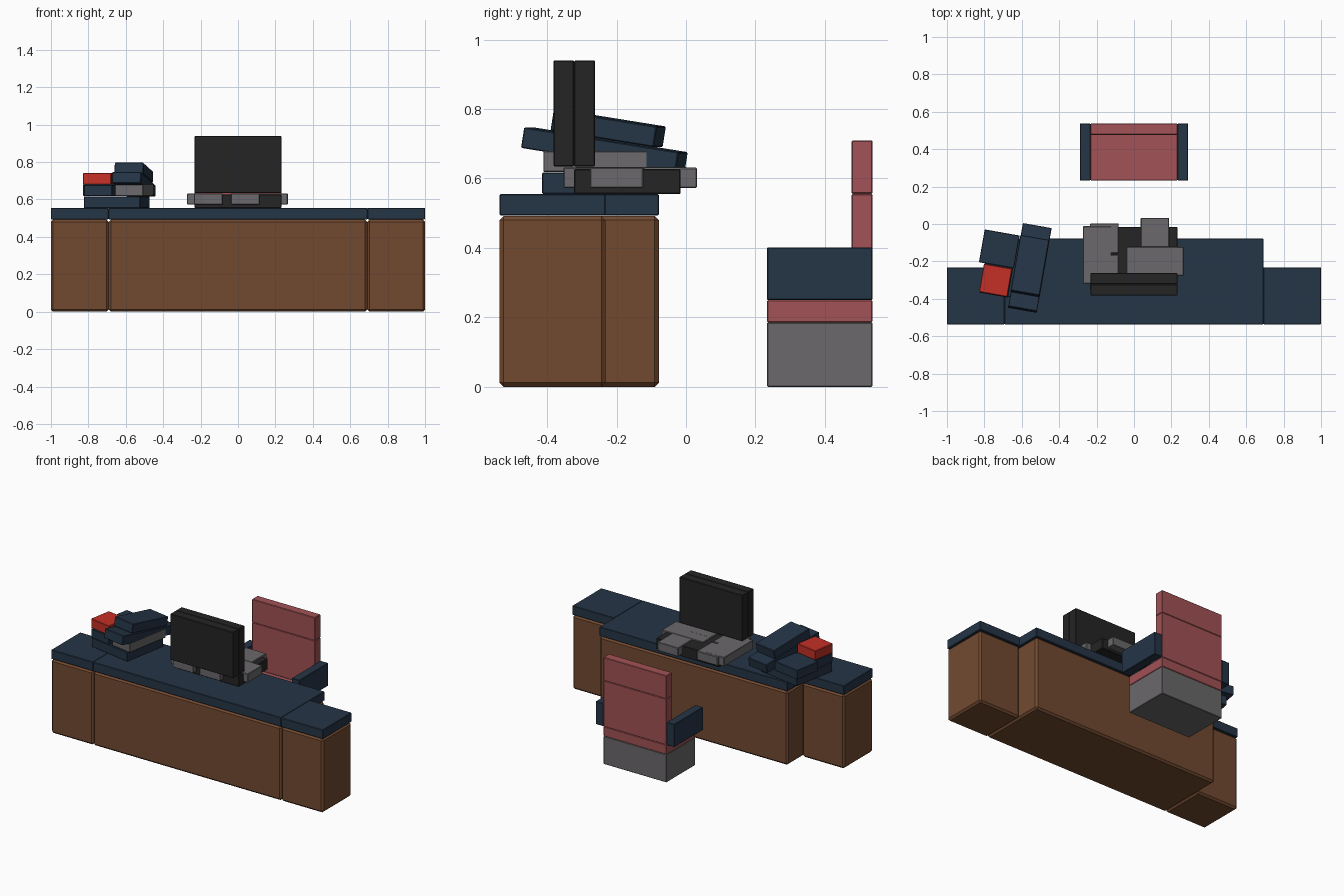
import bpy
import bmesh
from math import radians
from mathutils import Matrix, Euler, Vector

cube = bpy.data.objects.get("Cube")
if cube:
    bpy.data.objects.remove(cube, do_unlink=True)


def material(name, r, g, b):
    m = bpy.data.materials.new(name)
    m.use_nodes = True
    m.diffuse_color = (r, g, b, 1)
    shader = next(n for n in m.node_tree.nodes if n.type == "BSDF_PRINCIPLED")
    shader.inputs["Base Color"].default_value = (r, g, b, 1)
    shader.inputs["Roughness"].default_value = 0.8
    return m


wood = material("brown wood", 0.17, 0.068, 0.03)
navy = material("navy", 0.018, 0.035, 0.062)
grey = material("grey", 0.145, 0.14, 0.145)
black = material("soft black", 0.018, 0.018, 0.018)
rose = material("rose fabric", 0.36, 0.085, 0.092)
red = material("bright red", 0.56, 0.03, 0.02)


def box(name, centre, size, mat, bevel=0.003, tilt=0, turn=0):
    """Bevelled box, tilted about x and then turned about z."""
    mesh = bpy.data.meshes.new(name)
    bm = bmesh.new()
    bmesh.ops.create_cube(bm, size=1)
    bm.transform(Matrix.Diagonal((*size, 1)))
    bmesh.ops.bevel(bm, geom=bm.edges[:], offset=bevel, segments=1, affect="EDGES")
    bm.to_mesh(mesh)
    bm.free()
    mesh.materials.append(mat)
    obj = bpy.data.objects.new(name, mesh)
    obj.location = centre
    obj.rotation_euler = Euler((radians(tilt), 0, radians(turn)))
    bpy.context.collection.objects.link(obj)
    return obj


def span(name, x, y, z, mat, bevel=0.003):
    """Upright box given by its limits along each axis."""
    lo, hi = Vector((x[0], y[0], z[0])), Vector((x[1], y[1], z[1]))
    return box(name, (lo + hi) / 2, hi - lo, mat, bevel)


# Desk: centre section and two shallower wings
FRONT = -0.537
CABINET, COUNTER = (0, 0.492), (0.494, 0.555)
sections = {
    "centre": ((-0.692, 0.692), -0.078),
    "left": ((0.692, 1.0), -0.232),
    "right": ((-1.0, -0.692), -0.232),
}
for side, (x, back) in sections.items():
    span(side + "_cabinet", x, (FRONT, back), CABINET, wood, 0.012)
    span(side + "_counter", x, (FRONT, back), COUNTER, navy)

# Chair
DEPTH = (0.233, 0.537)
WIDTH = (-0.232, 0.232)
BACK = (0.477, 0.537)
span("chair_base", WIDTH, DEPTH, (0, 0.186), grey)
span("chair_seat", WIDTH, DEPTH, (0.186, 0.25), rose)
span("chair_back_lower", WIDTH, BACK, (0.25, 0.556), rose)
span("chair_back_upper", WIDTH, BACK, (0.556, 0.71), rose)
for side, x in (("left", (0.232, 0.29)), ("right", (-0.29, -0.232))):
    span(side + "_armrest", x, DEPTH, (0.25, 0.402), navy)

# Monitor made of two slabs
span("monitor_screen", WIDTH, (-0.322, -0.262), (0.635, 0.94), black)
span("monitor_casing", WIDTH, (-0.382, -0.322), (0.635, 0.94), black)

# Monitor tray with blocks resting through it
span("monitor_tray", WIDTH, (-0.322, -0.016), (0.555, 0.627), black)
blocks = {
    "outer_block": ((-0.272, -0.12), (-0.319, -0.012)),
    "rear_right_block": ((-0.235, -0.082), (-0.155, 0.003)),
    "front_right_block": ((-0.235, -0.082), (-0.353, -0.165)),
    "stand_block": ((-0.037, 0.116), (-0.353, -0.2)),
    "middle_block": ((-0.04, 0.266), (-0.276, -0.123)),
    "rear_left_block": ((0.036, 0.188), (-0.123, 0.032)),
}
for i, (name, (x, y)) in enumerate(blocks.items()):
    span(name, x, y, (0.573, 0.633 - 0.0004 * i), grey)

# Pile of books, all turned the same way
TURN = -10
TILT = -9
box("bottom_book", (-0.648, -0.238, 0.586), (0.305, 0.305, 0.062), navy, turn=TURN)
box("grey_book", (-0.557, -0.248, 0.649), (0.153, 0.305, 0.062), grey, turn=TURN)
box("right_book", (-0.723, -0.23, 0.648), (0.153, 0.305, 0.06), navy, turn=TURN)
box("rear_book", (-0.72, -0.133, 0.65), (0.19, 0.178, 0.062), navy, turn=TURN)
box("red_book", (-0.74, -0.301, 0.711), (0.153, 0.153, 0.062), red, turn=TURN)
box("long_tilted_book", (-0.557, -0.235, 0.682), (0.156, 0.457, 0.06), navy, tilt=TILT, turn=TURN)
box("top_tilted_book", (-0.557, -0.224, 0.744), (0.156, 0.305, 0.06), navy, tilt=TILT, turn=TURN)
